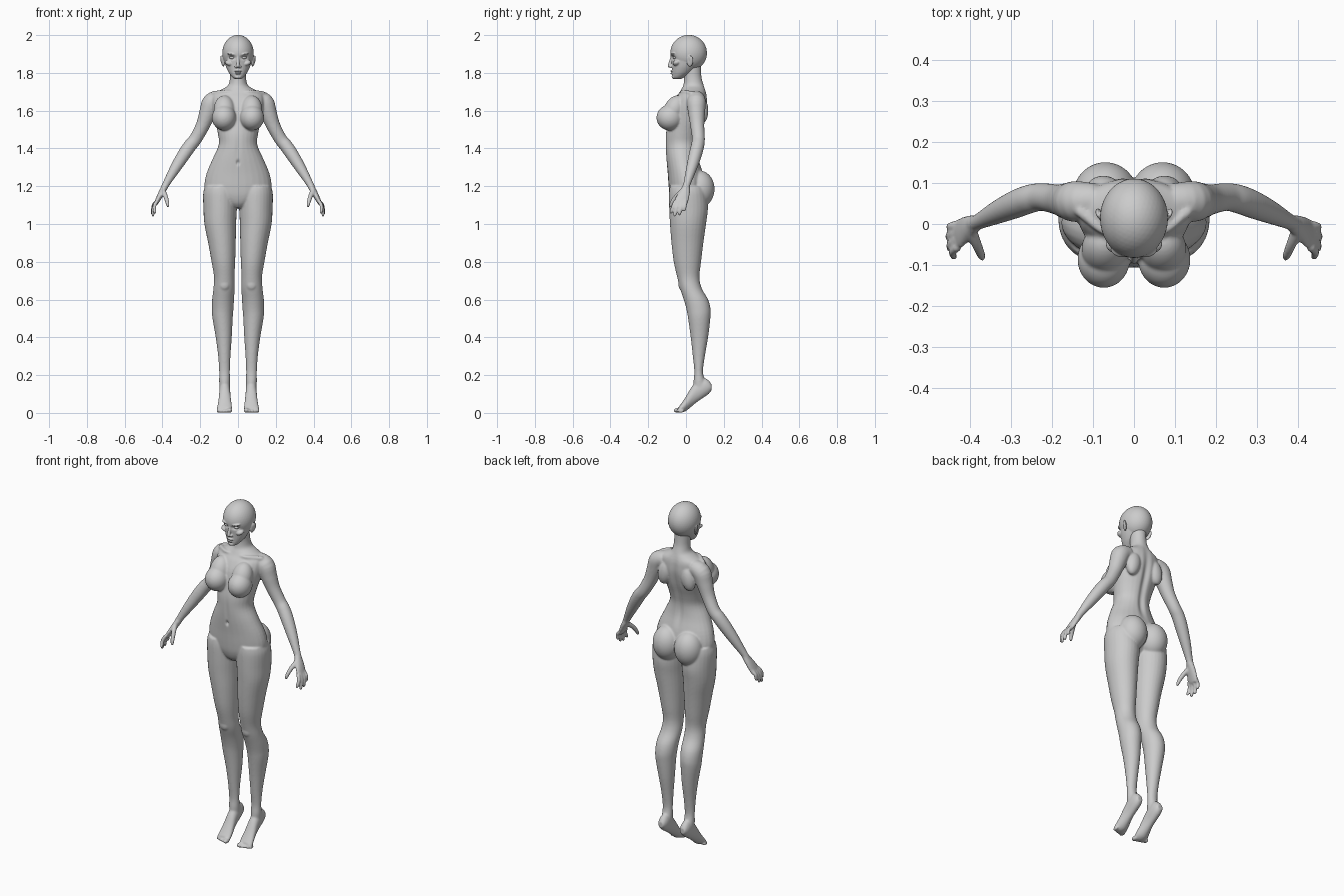
import bpy, bmesh
from math import sin, cos, pi, exp
from mathutils import Vector, Matrix, Euler


def spline(rows, n=4):
    """Catmull-Rom interpolation of tuples."""
    out = []
    for i in range(len(rows) - 1):
        a, b, c, d = rows[max(i - 1, 0)], rows[i], rows[i + 1], rows[min(i + 2, len(rows) - 1)]
        for k in range(n):
            t = k / n
            out.append([q + .5 * t * (r - p + t * (2 * p - 5 * q + 4 * r - s + t * (3 * (q - r) + s - p)))
                        for p, q, r, s in zip(a, b, c, d)])
    return out + [list(rows[-1])]


def skin(bm, rings):
    """Closed tube through rings of (centre, u, v)."""
    n = 28
    loops = [[bm.verts.new(c + u * cos(2 * pi * k / n) + v * sin(2 * pi * k / n)) for k in range(n)]
             for c, u, v in rings]
    for a, b in zip(loops, loops[1:]):
        for k in range(n):
            bm.faces.new((a[k], a[(k + 1) % n], b[(k + 1) % n], b[k]))
    bm.faces.new(loops[0])
    bm.faces.new(loops[-1])


def loft(bm, rows, axis='Z', s=1):
    """Rows: position on axis, centre x, half width, low and high limit of the third axis."""
    rings = []
    for p, cx, rx, lo, hi in spline(rows):
        m, h = (lo + hi) / 2, (hi - lo) / 2
        if axis == 'Z':
            rings.append((Vector((s * cx, m, p)), Vector((rx, 0, 0)), Vector((0, h, 0))))
        else:
            rings.append((Vector((s * cx, p, m)), Vector((rx, 0, 0)), Vector((0, 0, h))))
    skin(bm, rings)


def tube(bm, rows, s=1):
    """Rows: x, y, z, radius and optional second radius along a free path."""
    rows = spline([r if len(r) == 5 else (*r, r[3]) for r in rows])
    pts = [Vector((s * r[0], r[1], r[2])) for r in rows]
    rings = []
    for i, r in enumerate(rows):
        t = (pts[min(i + 1, len(pts) - 1)] - pts[max(i - 1, 0)]).normalized()
        u = t.cross(Vector((0, 1, 0))).normalized()
        rings.append((pts[i], u * r[3], t.cross(u) * r[4]))
    skin(bm, rings)
    blob(bm, pts[-1], (rows[-1][3],) * 3)


def blob(bm, c, r, rot=(0, 0, 0), s=1):
    m = Matrix.Translation((s * c[0], c[1], c[2])) @ Euler((rot[0], s * rot[1], s * rot[2])).to_matrix().to_4x4()
    bmesh.ops.create_icosphere(bm, subdivisions=4, radius=1, matrix=m @ Matrix.Diagonal((*r, 1)))


def finish(bm, name, voxel=None, iterations=5, dents=()):
    """Fuse the shells, soften them and press in the dents."""
    bmesh.ops.recalc_face_normals(bm, faces=bm.faces[:])
    me = bpy.data.meshes.new(name)
    bm.to_mesh(me)
    bm.free()
    ob = bpy.data.objects.new(name, me)
    bpy.context.collection.objects.link(ob)
    if voxel:
        mod = ob.modifiers.new("fuse", 'REMESH')
        mod.mode = 'VOXEL'
        mod.voxel_size = voxel
        mod = ob.modifiers.new("soften", 'SMOOTH')
        mod.factor = .5
        mod.iterations = iterations
        dg = bpy.context.evaluated_depsgraph_get()
        me = bpy.data.meshes.new_from_object(ob.evaluated_get(dg))
        ob.modifiers.clear()
        ob.data = me
    for v in me.vertices:
        p = v.co.copy()
        for c, r, push in dents:
            q = (abs(p.x) - c[0], p.y - c[1], p.z - c[2])
            d = sum((a / b) ** 2 for a, b in zip(q, r))
            if d < 8:
                v.co.y += push * exp(-d)
    for f in me.polygons:
        f.use_smooth = True
    return ob


# torso and neck
body = bmesh.new()
loft(body, [(1.085, 0, .03, -.05, .03), (1.11, 0, .09, -.072, .06), (1.15, 0, .16, -.086, .09),
            (1.20, 0, .178, -.092, .10), (1.27, 0, .166, -.097, .09), (1.35, 0, .132, -.105, .068),
            (1.42, 0, .102, -.109, .064), (1.48, 0, .107, -.107, .077), (1.55, 0, .122, -.094, .10),
            (1.62, 0, .136, -.08, .113), (1.67, 0, .138, -.055, .112), (1.695, 0, .122, -.036, .108),
            (1.715, 0, .082, -.024, .102), (1.735, 0, .052, -.014, .095), (1.77, 0, .043, -.01, .084),
            (1.81, 0, .042, -.014, .08), (1.86, 0, .042, -.014, .08)])

for s in (1, -1):
    # leg
    loft(body, [(1.20, .095, .08, -.085, .10), (1.16, .0945, .09, -.09, .11), (1.08, .0945, .0885, -.089, .116),
                (1.0, .094, .084, -.085, .106), (.9, .085, .073, -.077, .092), (.8, .0775, .0625, -.065, .08),
                (.72, .073, .054, -.047, .071), (.66, .074, .056, -.032, .083), (.6, .079, .058, -.012, .117),
                (.55, .081, .057, .002, .13), (.5, .0815, .0535, .011, .129), (.4, .0755, .0425, .025, .117),
                (.3, .0725, .0325, .036, .1), (.22, .0715, .0285, .044, .09), (.17, .071, .029, .04, .1),
                (.13, .07, .028, .04, .11)], s=s)
    blob(body, (.072, -.018, .68), (.03, .022, .035), s=s)
    # foot and toes
    loft(body, [(.135, .07, .016, .118, .152), (.12, .07, .024, .1, .172), (.095, .07, .029, .082, .185),
                (.06, .07, .029, .058, .172), (.03, .07, .031, .034, .138), (0, .07, .036, .01, .088),
                (-.025, .071, .04, .001, .05), (-.04, .071, .036, .002, .03)], 'Y', s)
    blob(body, (.044, -.045, .013), (.014, .021, .013), s=s)
    for i in range(1, 5):
        blob(body, (.047 + .0145 * i, -.047 + .005 * i, .01), (.0085, .018, .01), s=s)
    # buttock and breast
    blob(body, (.07, .071, 1.185), (.079, .08, .098), s=s)
    blob(body, (.074, -.086, 1.563), (.064, .07, .068), s=s)
    blob(body, (.072, -.062, 1.605), (.056, .055, .08), (-.45, 0, 0), s)
    # shoulder blade and collar bone
    blob(body, (.075, .085, 1.6), (.04, .033, .07), (0, -.2, 0), s)
    tube(body, [(.02, -.02, 1.695, .011), (.07, -.018, 1.7, .01), (.13, .03, 1.69, .014)], s)
    # arm
    tube(body, [(.09, .057, 1.665, .042), (.138, .055, 1.645, .05), (.16, .056, 1.59, .045), (.187, .06, 1.52, .037),
                (.225, .066, 1.45, .034), (.255, .061, 1.413, .035), (.29, .048, 1.362, .034),
                (.335, .028, 1.29, .028), (.375, .008, 1.222, .02), (.392, 0, 1.19, .018)], s)
    # palm, fingers and thumb
    tube(body, [(.385, .002, 1.2, .017, .02), (.405, -.008, 1.165, .016, .029), (.424, -.022, 1.128, .013, .036),
                (.432, -.029, 1.11, .01, .034)], s)
    for i, tip in enumerate([(.44, -.08, 1.062), (.45, -.06, 1.047), (.452, -.034, 1.053), (.45, -.008, 1.075)]):
        b = Vector((.43, -.056 + .018 * i, 1.12))
        m = b.lerp(Vector(tip), .5) + Vector((.008, 0, .002))
        tube(body, [(*b, .0105), (*m, .01), (*tip, .0085)], s)
    tube(body, [(.398, -.018, 1.175, .015), (.384, -.05, 1.147, .0125), (.375, -.072, 1.118, .011),
                (.371, -.082, 1.097, .0085)], s)

# spine groove, navel and belly line
finish(body, "body", .005, 6, [
    ((0, .09, 1.55), (.018, .06, .13), -.013), ((0, .06, 1.38), (.018, .05, .08), -.009),
    ((0, -.105, 1.325), (.007, .02, .012), .012), ((0, -.1, 1.41), (.012, .03, .07), .004)])

# head with jaw, nose, lips, brows and ears
head = bmesh.new()
blob(head, (0, .014, 1.905), (.083, .097, .096))
loft(head, [(1.768, 0, .018, -.064, -.025), (1.778, 0, .031, -.071, -.005), (1.80, 0, .048, -.073, .03),
            (1.83, 0, .063, -.074, .06), (1.86, 0, .072, -.077, .085), (1.89, 0, .077, -.081, .095),
            (1.93, 0, .077, -.08, .1)])
tube(head, [(0, -.074, 1.89, .007), (0, -.08, 1.865, .008), (0, -.087, 1.838, .01)])
blob(head, (0, -.073, 1.809), (.019, .01, .005))
blob(head, (0, -.073, 1.798), (.016, .01, .006))
blob(head, (0, -.064, 1.779), (.018, .012, .011))
for s in (1, -1):
    blob(head, (.01, -.078, 1.833), (.008, .01, .007), s=s)
    blob(head, (.035, -.068, 1.9), (.024, .013, .007), (0, -.15, .35), s)
    blob(head, (.048, -.05, 1.852), (.022, .02, .014), (0, -.4, .4), s)
    blob(head, (.083, .022, 1.862), (.007, .017, .031), (-.2, .2, -.35), s)
finish(head, "head", .003, 4, [
    ((.032, -.07, 1.881), (.018, .03, .01), .013), ((0, -.08, 1.8035), (.017, .02, .0025), .005),
    ((.086, .015, 1.865), (.006, .008, .016), .004)])

# eyes
for s, side in ((1, "left"), (-1, "right")):
    eye = bmesh.new()
    blob(eye, (.032, -.057, 1.881), (.0145, .0125, .0085), (0, -.12, .3), s)
    finish(eye, "eye_" + side)
